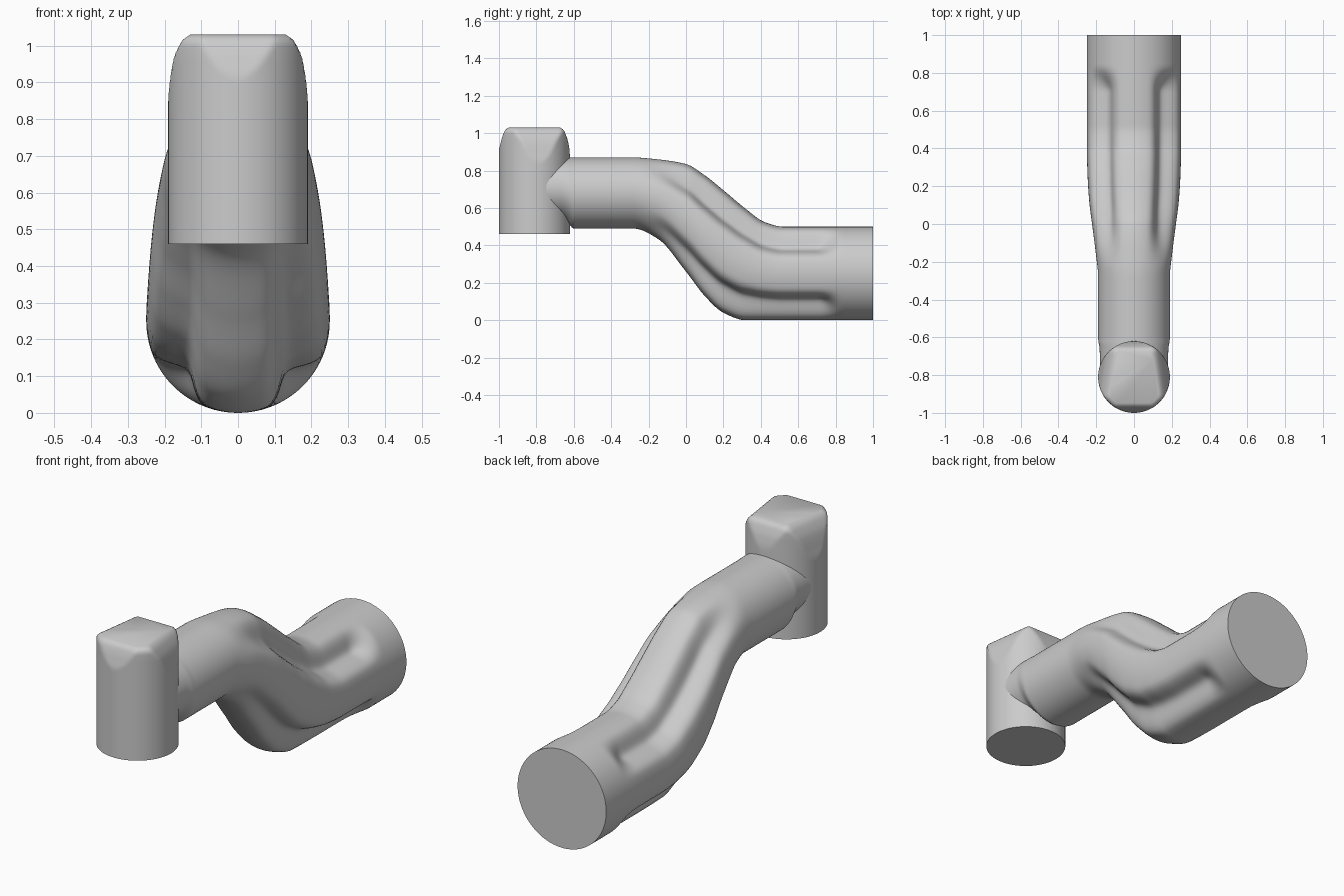
import bpy, bmesh
from math import sin, cos, pi, radians, degrees

if "Cube" in bpy.data.objects:
    bpy.data.objects.remove(bpy.data.objects["Cube"])

N = 96  # points around every section


def interp(table, t):
    """Monotone cubic interpolation through rows (t, v1, v2, ...)."""
    n = len(table)
    i = max(0, min(n - 2, sum(1 for r in table if r[0] <= t) - 1))
    a, b = table[i], table[i + 1]
    h = b[0] - a[0]
    u = (t - a[0]) / h

    def slope(k, c):
        if k == 0 or k == n - 1:
            return 0.0
        p, q, r = table[k - 1], table[k], table[k + 1]
        d0 = (q[c] - p[c]) / (q[0] - p[0])
        d1 = (r[c] - q[c]) / (r[0] - q[0])
        return 2 * d0 * d1 / (d0 + d1) if d0 * d1 > 0 else 0.0

    out = []
    for c in range(1, len(a)):
        m0, m1 = slope(i, c) * h, slope(i + 1, c) * h
        out.append(a[c] * (2*u**3 - 3*u**2 + 1) + m0 * (u**3 - 2*u**2 + u)
                   + b[c] * (3*u**2 - 2*u**3) + m1 * (u**3 - u**2))
    return out


def loft(name, rings, cap_start=False, cap_end=False, angle=35):
    """Skin a list of closed rings into a smooth-shaded object."""
    bm = bmesh.new()
    vs = [[bm.verts.new(p) for p in ring] for ring in rings]
    for a, b in zip(vs, vs[1:]):
        for j in range(N):
            k = (j + 1) % N
            bm.faces.new((a[j], a[k], b[k], b[j]))
    if cap_start:
        bm.faces.new(vs[0])
    if cap_end:
        bm.faces.new(vs[-1])
    bmesh.ops.recalc_face_normals(bm, faces=bm.faces)
    me = bpy.data.meshes.new(name)
    bm.to_mesh(me)
    bm.free()
    ob = bpy.data.objects.new(name, me)
    bpy.context.collection.objects.link(ob)
    bpy.ops.object.select_all(action='DESELECT')
    ob.select_set(True)
    bpy.context.view_layer.objects.active = ob
    bpy.ops.object.shade_smooth_by_angle(angle=radians(angle))
    return ob


# Arm outline: y, bottom z, top z, half width
OUTLINE = [
    (-0.76, 0.54, 0.87, 0.18), (-0.66, 0.54, 0.87, 0.182),
    (-0.63, 0.52, 0.87, 0.187), (-0.60, 0.49, 0.87, 0.19),
    (-0.28, 0.49, 0.87, 0.19), (-0.15, 0.435, 0.86, 0.203),
    (0.0, 0.26, 0.835, 0.222), (0.1, 0.13, 0.775, 0.235),
    (0.2, 0.04, 0.695, 0.243), (0.32, 0.0, 0.595, 0.248),
    (0.42, 0.0, 0.525, 0.25), (0.52, 0.0, 0.50, 0.25), (1.0, 0.0, 0.50, 0.25)]
# Flute strength along the arm
FLUTE = [(-0.76, 0), (-0.24, 0), (0.0, 0.8), (0.12, 1), (0.7, 1), (0.84, 0), (1.0, 0)]


def arm_ring(y):
    zb, zt, w = interp(OUTLINE, y)
    depth = 0.23 * interp(FLUTE, y)[0]
    pts = []
    for j in range(N):
        a = 2 * pi * j / N
        off = abs(degrees(a) % 90 - 44)
        f = 1 - depth * cos(pi / 2 * off / 27) ** 2 if off < 27 else 1
        pts.append((w * f * cos(a), y, (zb + zt) / 2 + (zt - zb) / 2 * f * sin(a)))
    return pts


def steps(a, b, n):
    return [a + (b - a) * i / n for i in range(n + 1)]


# Curved fluted arm and the collar that joins the wrist
loft("curved_arm", [arm_ring(y) for y in steps(-0.46, 1.0, 100)], cap_end=True, angle=50)
loft("wrist_collar", [arm_ring(y) for y in steps(-0.76, -0.46, 30)], angle=50)

# Wrist housing: z, radius, front, side and back flat distances
HEAD = [
    (0.54, 0.19, 0.19, 0.19, 0.19), (0.83, 0.19, 0.19, 0.19, 0.19),
    (0.90, 0.19, 0.19, 0.179, 0.188), (0.96, 0.19, 0.178, 0.165, 0.178),
    (1.0, 0.189, 0.165, 0.146, 0.164), (1.02, 0.182, 0.154, 0.131, 0.153),
    (1.03, 0.165, 0.138, 0.115, 0.137)]


def head_ring(z):
    r, front, side, back = interp(HEAD, z)
    flats = [(-90, front), (8, side), (172, side), (90, back)]
    pts = []
    for j in range(N):
        a = 2 * pi * j / N
        rr = r
        for ang, d in flats:
            c = cos(a - radians(ang))
            if c > 0.3:
                rr = min(rr, d / c)
        pts.append((rr * cos(a), -0.81 + rr * sin(a), z))
    return pts


loft("wrist_housing", [head_ring(z) for z in [0.54] + steps(0.80, 1.03, 28)], cap_end=True)

# Flange at the bottom of the wrist
loft("wrist_flange", [[(0.19 * cos(2*pi*j/N), -0.81 + 0.19 * sin(2*pi*j/N), z)
                       for j in range(N)] for z in (0.46, 0.54)], cap_start=True)
